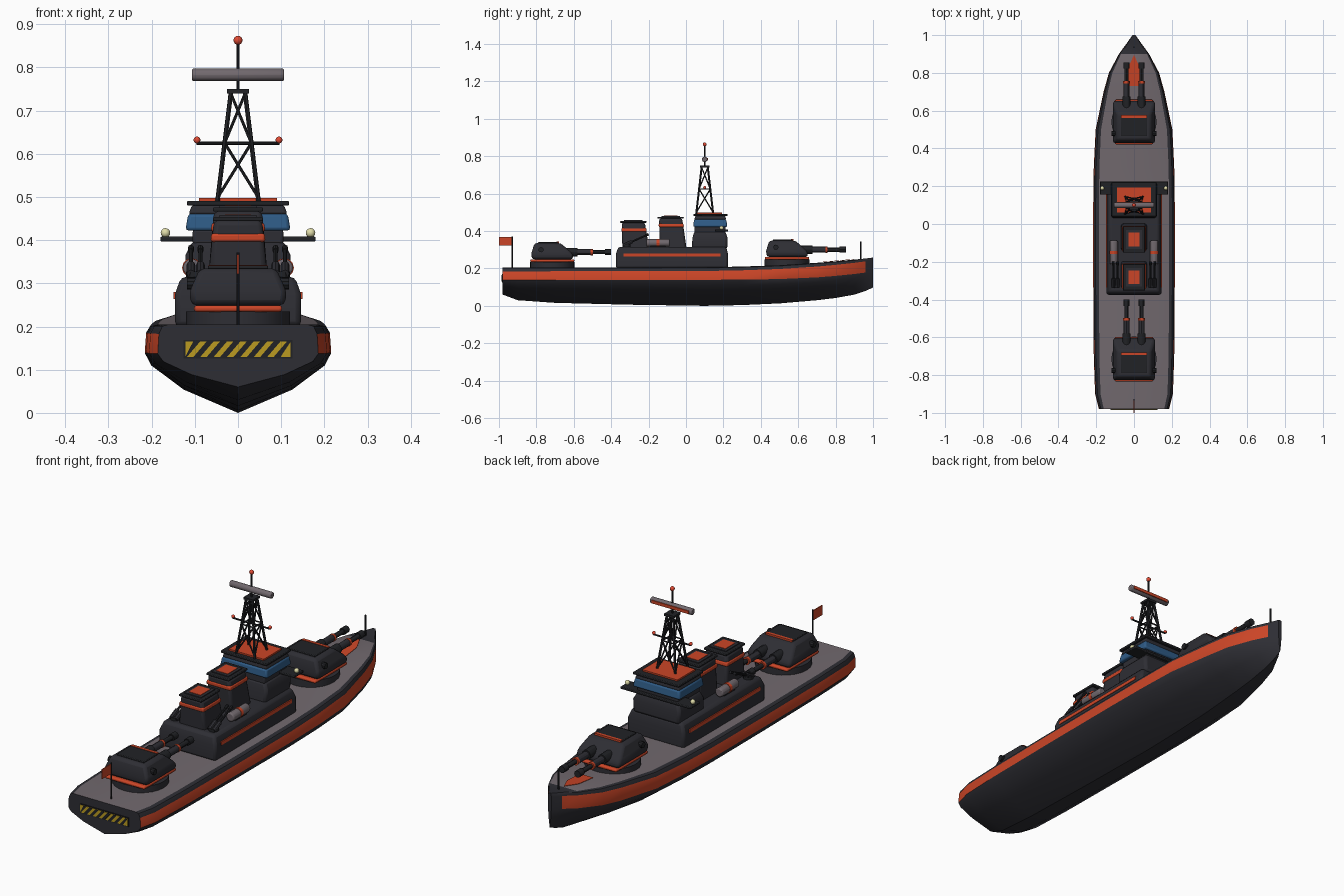
import bpy, bmesh, math
from mathutils import Vector

if "Cube" in bpy.data.objects:
    bpy.data.objects.remove(bpy.data.objects["Cube"])


def material(name, r, g, b):
    m = bpy.data.materials.new(name)
    m.diffuse_color = (r, g, b, 1)
    m.use_nodes = True
    m.node_tree.nodes["Principled BSDF"].inputs["Base Color"].default_value = m.diffuse_color
    return m


DARK = material("charcoal", 0.027, 0.027, 0.034)
BLACK = material("near_black", 0.015, 0.016, 0.019)
ORANGE = material("orange_red", 0.60, 0.060, 0.020)
GREY = material("deck_grey", 0.165, 0.140, 0.155)
BLUE = material("window_blue", 0.028, 0.105, 0.24)
YELLOW = material("hazard_yellow", 0.50, 0.33, 0.015)
CREAM = material("lamp_cream", 0.75, 0.72, 0.40)
RED = material("lamp_red", 0.75, 0.07, 0.035)


def finish(name, bm, mats, bevel=0.0):
    bmesh.ops.recalc_face_normals(bm, faces=bm.faces[:])
    me = bpy.data.meshes.new(name)
    bm.to_mesh(me)
    bm.free()
    for m in mats:
        me.materials.append(m)
    ob = bpy.data.objects.new(name, me)
    bpy.context.collection.objects.link(ob)
    if bevel:
        mod = ob.modifiers.new("bevel", "BEVEL")
        mod.width, mod.segments, mod.limit_method = bevel, 2, "ANGLE"
    return ob


def loft(name, rings, mat, bevel=0.0, x=0.0):
    """Stack of rectangles (half_width, y0, y1, z)."""
    bm = bmesh.new()
    rows = [[bm.verts.new((x + sx * w, y, z)) for sx, y in ((-1, a), (1, a), (1, b), (-1, b))]
            for w, a, b, z in rings]
    for r, s in zip(rows, rows[1:]):
        for i in range(4):
            bm.faces.new((r[i], r[(i + 1) % 4], s[(i + 1) % 4], s[i]))
    bm.faces.new(rows[0][::-1])
    bm.faces.new(rows[-1])
    return finish(name, bm, [mat], bevel)


def box(name, x, w, y0, y1, z0, z1, mat, bevel=0.0):
    return loft(name, [(w, y0, y1, z0), (w, y0, y1, z1)], mat, bevel, x)


def rod(name, p, q, r, mat, segs=8, r2=None, bevel=0.0):
    p, q = Vector(p), Vector(q)
    bm = bmesh.new()
    bmesh.ops.create_cone(bm, cap_ends=True, segments=segs, radius1=r,
                          radius2=r if r2 is None else r2, depth=(q - p).length)
    rot = (q - p).to_track_quat("Z", "Y").to_matrix()
    for v in bm.verts:
        v.co = rot @ v.co + (p + q) / 2
    return finish(name, bm, [mat], bevel)


def ball(name, c, r, mat):
    bm = bmesh.new()
    bmesh.ops.create_uvsphere(bm, u_segments=12, v_segments=8, radius=r)
    bmesh.ops.translate(bm, verts=bm.verts[:], vec=c)
    return finish(name, bm, [mat])


def plate(name, pts, offset, mat):
    """Flat polygon extruded by a small offset."""
    bm = bmesh.new()
    f = bm.faces.new([bm.verts.new(p) for p in pts])
    ext = bmesh.ops.extrude_face_region(bm, geom=[f], use_keep_orig=True)
    bmesh.ops.translate(bm, vec=offset,
                        verts=[g for g in ext["geom"] if isinstance(g, bmesh.types.BMVert)])
    return finish(name, bm, [mat])


# Hull: stations (y, half width, keel z, stripe low, stripe high, deck z)
stations = [(-.98, .186, .060, .132, .183, .205), (-.90, .206, .030, .133, .184, .205),
            (-.70, .213, .016, .134, .185, .205), (-.30, .216, .006, .134, .185, .205),
            (.10, .216, .000, .134, .186, .206), (.30, .213, .004, .135, .190, .210),
            (.50, .203, .013, .138, .197, .217), (.70, .161, .030, .147, .210, .230),
            (.80, .133, .042, .155, .219, .238), (.90, .080, .060, .165, .230, .247),
            (.96, .036, .080, .173, .238, .253), (1.0, .008, .098, .178, .243, .258)]
bm = bmesh.new()
rows = []
for y, w, k, lo, hi, d in stations:
    half = [(.58 * w, k + .40 * (lo - k)), (.93 * w, k + .82 * (lo - k)), (w, lo + .005),
            (.985 * w, hi), (.94 * w, d - .004), (.86 * w, d)]
    ring = [(0, k)] + half + [(-x, z) for x, z in half[::-1]]
    rows.append([bm.verts.new((x, y, z)) for x, z in ring])
n = len(rows[0])
for j, (r, s) in enumerate(zip(rows, rows[1:])):
    for i in range(n):
        f = bm.faces.new((r[i], r[(i + 1) % n], s[(i + 1) % n], s[i]))
        if i in (3, 9) and j < 10:
            f.material_index = 1      # side stripe
        elif i == 6 and j < 9:
            f.material_index = 2      # deck
bm.faces.new(rows[0])
bm.faces.new(rows[-1])
finish("hull", bm, [DARK, ORANGE, GREY])

# Bow marking, staff, flag
plate("bow_marking", [(-.034, .73, .2335), (.034, .73, .2335), (.03, .83, .242), (0, .895, .248),
                      (-.03, .83, .242)], (0, 0, .002), ORANGE)
rod("bow_staff", (0, .935, .24), (0, .935, .345), .004, BLACK)
rod("flag_pole", (0, -.93, .2), (0, -.93, .372), .004, BLACK)
box("flag", 0, .002, -1.0, -.93, .322, .367, ORANGE)

# Hazard panel on the transom
box("hazard_border", 0, .126, -.983, -.975, .126, .169, BLACK)
box("hazard_panel", 0, .122, -.985, -.978, .130, .165, YELLOW)
for i in range(8):
    x = -.122 + i * .031
    a, b, c, e = (max(-.122, min(.122, v)) for v in (x - .012, x + .004, x + .034, x + .018))
    plate("hazard_stripe", [(a, -.985, .13), (b, -.985, .13), (c, -.985, .165), (e, -.985, .165)],
          (0, -.001, 0), BLACK)


def turret(prefix, y, z):
    rod(prefix + "_barbette", (0, y, z - .03), (0, y, z + .03), .12, DARK, 24)
    box(prefix + "_skirt", 0, .102, y - .118, y + .118, z + .029, z + .044, ORANGE, .006)
    loft(prefix + "_house", [(.108, y - .108, y + .112, z + .044), (.113, y - .112, y + .108, z + .075),
                             (.088, y - .095, y + .045, z + .130)], DARK, .012)
    box(prefix + "_roof_hatch", 0, .07, y - .075, y + .03, z + .128, z + .136, BLACK, .003)
    box(prefix + "_roof_stripe", 0, .068, y + .022, y + .036, z + .129, z + .138, ORANGE)
    for s in (-1, 1):
        rod(prefix + "_rangefinder", (s * .09, y - .06, z + .095), (s * .118, y - .06, z + .095), .014, BLACK, 10)
        x, zb = s * .04, z + .082
        rod(prefix + "_barrel_root", (x, y + .07, zb), (x, y + .135, zb), .022, BLACK, 12)
        rod(prefix + "_barrel_sleeve", (x, y + .13, zb), (x, y + .21, zb), .016, DARK, 12)
        rod(prefix + "_barrel_ring", (x, y + .205, zb), (x, y + .217, zb), .0175, ORANGE, 12)
        rod(prefix + "_barrel", (x, y + .21, zb), (x, y + .30, zb), .011, BLACK, 12)
        rod(prefix + "_muzzle", (x, y + .282, zb), (x, y + .315, zb), .016, BLACK, 12)


turret("aft_turret", -.715, .205)
turret("fore_turret", .54, .218)

# Deckhouse
loft("deckhouse", [(.146, -.375, .225, .20), (.146, -.375, .225, .275), (.132, -.362, .215, .315)], DARK, .012)
for s in (-1, 1):
    box("deckhouse_stripe", s * .146, .003, -.335, .185, .264, .28, ORANGE)

# Bridge
loft("bridge_base", [(.118, .03, .222, .305), (.122, .035, .222, .365), (.105, .045, .21, .40)], DARK, .012)
box("bridge_neck", 0, .105, .045, .212, .39, .425, DARK, .006)
box("bridge_wing", 0, .18, .155, .225, .397, .408, BLACK, .003)
loft("bridge_windows", [(.122, .038, .222, .422), (.115, .043, .215, .462)], BLUE, .008)
loft("bridge_top", [(.115, .044, .215, .46), (.106, .05, .21, .482)], DARK, .006)
box("bridge_roof", 0, .118, .04, .222, .48, .491, BLACK, .003)
box("bridge_roof_panel", 0, .09, .06, .192, .488, .498, ORANGE)
for s in (-1, 1):
    rod("wing_lamp_post", (s * .168, .19, .405), (s * .168, .19, .412), .007, BLACK)
    ball("wing_lamp", (s * .168, .19, .417), .011, CREAM)

# Funnels
def funnel(prefix, y, top, band):
    def ring(z, g=0.0):
        t = (z - .30) / (top - .30)
        return (.07 - .015 * t + g, y - .072 - .004 * t - g, y + .072 - .026 * t + g, z)
    loft(prefix + "_stack", [ring(.30), ring(top - .01)], DARK, .012)
    loft(prefix + "_band", [ring(band, .003), ring(band + .02, .003)], ORANGE, .006)
    box(prefix + "_cap", 0, .058, y - .084, y + .056, top - .012, top - .002, BLACK, .003)
    box(prefix + "_vent_rim", 0, .043, y - .064, y + .036, top - .004, top + .002, DARK)
    box(prefix + "_vent", 0, .03, y - .050, y + .022, top, top + .004, ORANGE)


funnel("fore_funnel", -.068, .478, .42)
funnel("aft_funnel", -.268, .456, .396)

# Life raft capsules and light guns along both sides
for s in (-1, 1):
    x = s * .107
    box("raft_cradle", x, .013, -.19, -.11, .305, .322, BLACK)
    rod("raft_capsule", (x, -.212, .336), (x, -.088, .336), .021, GREY, 12, bevel=.007)
    rod("raft_band", (x, -.158, .336), (x, -.142, .336), .0225, ORANGE, 12)
    rod("light_gun_mount", (s * .098, -.318, .30), (s * .098, -.318, .328), .022, BLACK, 12)
    for dx in (-.011, .011):
        gx = s * .098 + dx
        rod("light_gun_body", (gx, -.335, .322), (gx, -.29, .343), .010, DARK)
        rod("light_gun_barrel", (gx, -.30, .338), (gx, -.205, .381), .005, BLACK)
        rod("light_gun_tip", (gx, -.218, .375), (gx, -.200, .383), .007, BLACK)

# Lattice mast
MY = .10


def leg(sx, sy, z):
    t = (z - .495) / .25
    return (sx * (.047 - .031 * t), MY + sy * (.045 - .029 * t), z)


corners = [(-1, -1), (1, -1), (1, 1), (-1, 1)]
for i, c in enumerate(corners):
    d = corners[(i + 1) % 4]
    rod("mast_leg", leg(*c, .49), leg(*c, .745), .0055, BLACK, 6)
    for z0, z1 in ((.50, .625), (.625, .74)):
        rod("mast_brace", leg(*c, z0), leg(*d, z1), .0035, BLACK, 6)
        rod("mast_brace", leg(*d, z0), leg(*c, z1), .0035, BLACK, 6)
    rod("mast_rail", leg(*c, .625), leg(*d, .625), .0035, BLACK, 6)
box("mast_platform", 0, .025, MY - .025, MY + .025, .74, .75, BLACK)
rod("mast_yard", (-.096, MY, .625), (.096, MY, .625), .004, BLACK)
for s in (-1, 1):
    ball("yard_lamp", (s * .095, MY, .632), .008, RED)
rod("mast_pole", (0, MY, .745), (0, MY, .86), .004, BLACK)
ball("mast_lamp", (0, MY, .863), .0105, RED)

# Radar bar with coloured forward face
rod("radar_bar", (-.107, MY, .783), (.107, MY, .783), .0155, GREY, 10, bevel=.005)
box("radar_face", 0, .095, MY + .0125, MY + .017, .776, .790, ORANGE)

# Smooth shading with sharp edges kept
bpy.ops.object.select_all(action="SELECT")
bpy.context.view_layer.objects.active = bpy.data.objects["hull"]
bpy.ops.object.shade_smooth_by_angle(angle=math.radians(30))
